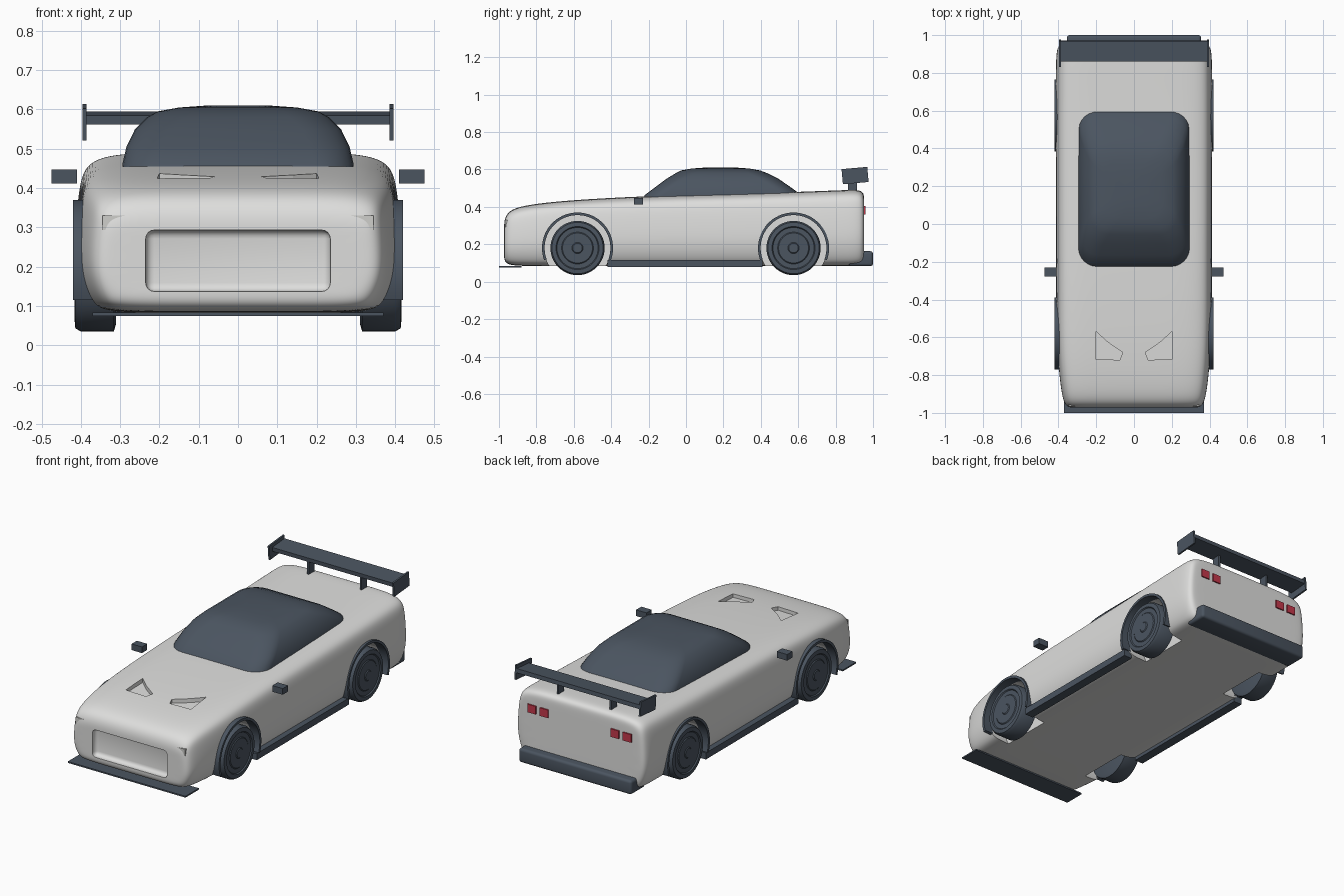
import bpy, bmesh
from math import sin, cos, pi, radians
from mathutils import Matrix

if "Cube" in bpy.data.objects:
    bpy.data.objects.remove(bpy.data.objects["Cube"])


def material(name, rgb):
    m = bpy.data.materials.new(name)
    m.use_nodes = True
    m.diffuse_color = (*rgb, 1)
    m.node_tree.nodes["Principled BSDF"].inputs["Base Color"].default_value = (*rgb, 1)
    return m


PAINT = material("pale_paint", (0.73, 0.73, 0.72))
DARK = material("dark_slate", (0.07, 0.09, 0.118))
LAMP = material("lamp_grey", (0.62, 0.62, 0.60))
RED = material("tail_red", (0.55, 0.04, 0.07))


def finish(name, bm, mat):
    bmesh.ops.recalc_face_normals(bm, faces=bm.faces)
    me = bpy.data.meshes.new(name)
    bm.to_mesh(me)
    bm.free()
    ob = bpy.data.objects.new(name, me)
    bpy.context.collection.objects.link(ob)
    me.materials.append(mat)
    return ob


def smooth(ob, angle=35):
    """Apply modifiers, then shade smooth with sharp edges kept."""
    bpy.ops.object.select_all(action="DESELECT")
    ob.select_set(True)
    bpy.context.view_layer.objects.active = ob
    bpy.ops.object.convert(target="MESH")
    bpy.ops.object.shade_smooth_by_angle(angle=radians(angle))


def loft(name, rings, mat, closed=False):
    """Skin a list of point rings; closed joins the last ring to the first."""
    bm = bmesh.new()
    vs = [[bm.verts.new(p) for p in r] for r in rings]
    pairs = list(zip(vs, vs[1:])) + ([(vs[-1], vs[0])] if closed else [])
    for a, b in pairs:
        for i in range(len(a)):
            j = (i + 1) % len(a)
            bm.faces.new((a[i], a[j], b[j], b[i]))
    if not closed:
        bm.faces.new(vs[0])
        bm.faces.new(vs[-1])
    return finish(name, bm, mat)


def box(name, x, y, z, mat, bevel=0, tilt=0):
    """Box from (min, max) ranges, optionally pitched about x."""
    bm = bmesh.new()
    bmesh.ops.create_cube(bm, size=1)
    bmesh.ops.scale(bm, vec=(x[1] - x[0], y[1] - y[0], z[1] - z[0]), verts=bm.verts)
    if bevel:
        bmesh.ops.bevel(bm, geom=bm.edges[:], offset=bevel, segments=4,
                        profile=0.5, affect="EDGES")
    bm.transform(Matrix.Translation([(r[0] + r[1]) / 2 for r in (x, y, z)])
                 @ Matrix.Rotation(radians(tilt), 4, "X"))
    ob = finish(name, bm, mat)
    if bevel:
        smooth(ob)
    return ob


def side_range(s, a, b):
    return (a, b) if s > 0 else (-b, -a)


def revolve(name, profile, cy, cz, s, mat, n=48):
    """Turn (x, radius) points around a wheel axle."""
    return loft(name, [[(s * x, cy + r * cos(2 * pi * i / n), cz + r * sin(2 * pi * i / n))
                        for i in range(n)] for x, r in profile], mat)


SIDES = (("left", 1), ("right", -1))
AXLES = (("front", -0.58), ("rear", 0.575))
HUB_Z = 0.18

# Body shell: section shape as fractions of half width and height
half = [(0.4, 1), (0.75, 0.995), (0.93, 0.94), (0.975, 0.8), (1, 0.45),
        (0.985, 0.25), (0.92, 0.06), (0.82, 0), (0.4, 0)]
section = half + [(-x, z) for x, z in reversed(half)]
stations = [(-.972, .30, .15, .28), (-.973, .345, .115, .325), (-.955, .37, .092, .372),
            (-.9, .385, .085, .4), (-.78, .40, .083, .42), (-.6, .412, .083, .437),
            (-.25, .413, .083, .457), (.2, .415, .083, .468), (.6, .416, .083, .48),
            (.85, .416, .083, .49), (.925, .412, .085, .492), (.952, .395, .10, .475),
            (.953, .35, .15, .43)]
body = loft("body_shell", [[(x * w, y, lo + z * (hi - lo)) for x, z in section]
                           for y, w, lo, hi in stations], PAINT)
sub = body.modifiers.new("round", "SUBSURF")
sub.levels = 3

# Cutters: wheel wells, nose opening, bonnet vents
cutters = [box("nose_cutter", (-.235, .235), (-1.03, -.94), (.137, .293), PAINT, 0.022)]
for side, s in SIDES:
    for axle, y in AXLES:
        cutters.append(revolve("well_cutter", [(.27, .178), (.6, .178)], y, HUB_Z, s, PAINT))
    outline = [(.20, -.57), (.205, -.715), (.075, -.72), (.06, -.68), (.14, -.625)]
    cutters.append(loft("vent_cutter", [[(s * x, y, z + (y + .7) * 0.06) for x, y in outline]
                                        for z in (.406, .5)], PAINT))
for c in cutters:
    c.hide_render = True
    cut = body.modifiers.new("cut", "BOOLEAN")
    cut.operation = "DIFFERENCE"
    cut.solver = "EXACT"
    cut.object = c
smooth(body, 32)
for c in cutters:
    bpy.data.objects.remove(c)


# Cabin: stacked rounded outlines, wider at the base
def rounded(hx, y0, y1, z, rad, n=6):
    corners = [(hx - rad, y1 - rad), (rad - hx, y1 - rad),
               (rad - hx, y0 + rad), (hx - rad, y0 + rad)]
    return [(cx + rad * cos((k + i / n) * pi / 2), cy + rad * sin((k + i / n) * pi / 2), z)
            for k, (cx, cy) in enumerate(corners) for i in range(n + 1)]


levels = [(.295, -.235, .63, .435, .10), (.294, -.222, .618, .462, .10),
          (.284, -.165, .56, .505, .10), (.262, -.105, .495, .55, .10),
          (.232, -.055, .435, .58, .10), (.205, -.025, .395, .595, .09),
          (.15, .03, .34, .605, .08), (.08, .1, .27, .61, .06)]
smooth(loft("cabin", [rounded(*v) for v in levels], DARK), 40)

# Wheels, arch flares, sills, mirrors and lamps
tyre = [(.31, .125), (.316, .145), (.40, .145), (.414, .137), (.416, .115), (.41, .11),
        (.41, .085), (.414, .08), (.414, .03), (.418, .025)]
for side, s in SIDES:
    for axle, y in AXLES:
        smooth(revolve(f"{axle}_{side}_wheel", tyre, y, HUB_Z, s, DARK), 30)
        rings = []
        for i in range(37):
            a = radians(-20 + 220 * i / 36)
            rings.append([(s * x, y + r * cos(a), HUB_Z + r * sin(a))
                          for x, r in ((.365, .176), (.42, .176), (.42, .19), (.365, .19))])
        smooth(loft(f"{axle}_{side}_flare", rings, DARK), 30)
    box(f"{side}_sill", side_range(s, .36, .412), (-.42, .41), (.078, .115), DARK)
    box(f"{side}_mirror", side_range(s, .41, .475), (-.277, -.23), (.412, .447), DARK)
    lamp = [(.345, .33), (.25, .33), (.285, .293), (.345, .293)]
    loft(f"{side}_headlamp", [[(s * x, y, z) for x, z in lamp] for y in (-.967, -.925)], LAMP)
    for part, x in (("outer", .3), ("inner", .222)):
        box(f"{side}_{part}_tail_lamp", side_range(s, x - .026, x + .026),
            (.94, .96), (.36, .406), RED)
    # Wing end plates and posts
    box(f"{side}_wing_plate", side_range(s, .386, .396), (.835, .973), (.527, .608), DARK, tilt=5)
    box(f"{side}_wing_post", side_range(s, .16, .172), (.865, .915), (.47, .58), DARK)

box("wing_blade", (-.39, .39), (.86, .97), (.567, .59), DARK, tilt=5)
box("front_splitter", (-.37, .37), (-1, -.88), (.075, .083), DARK)
box("rear_bumper", (-.355, .355), (.87, 1), (.083, .163), DARK, 0.015)
